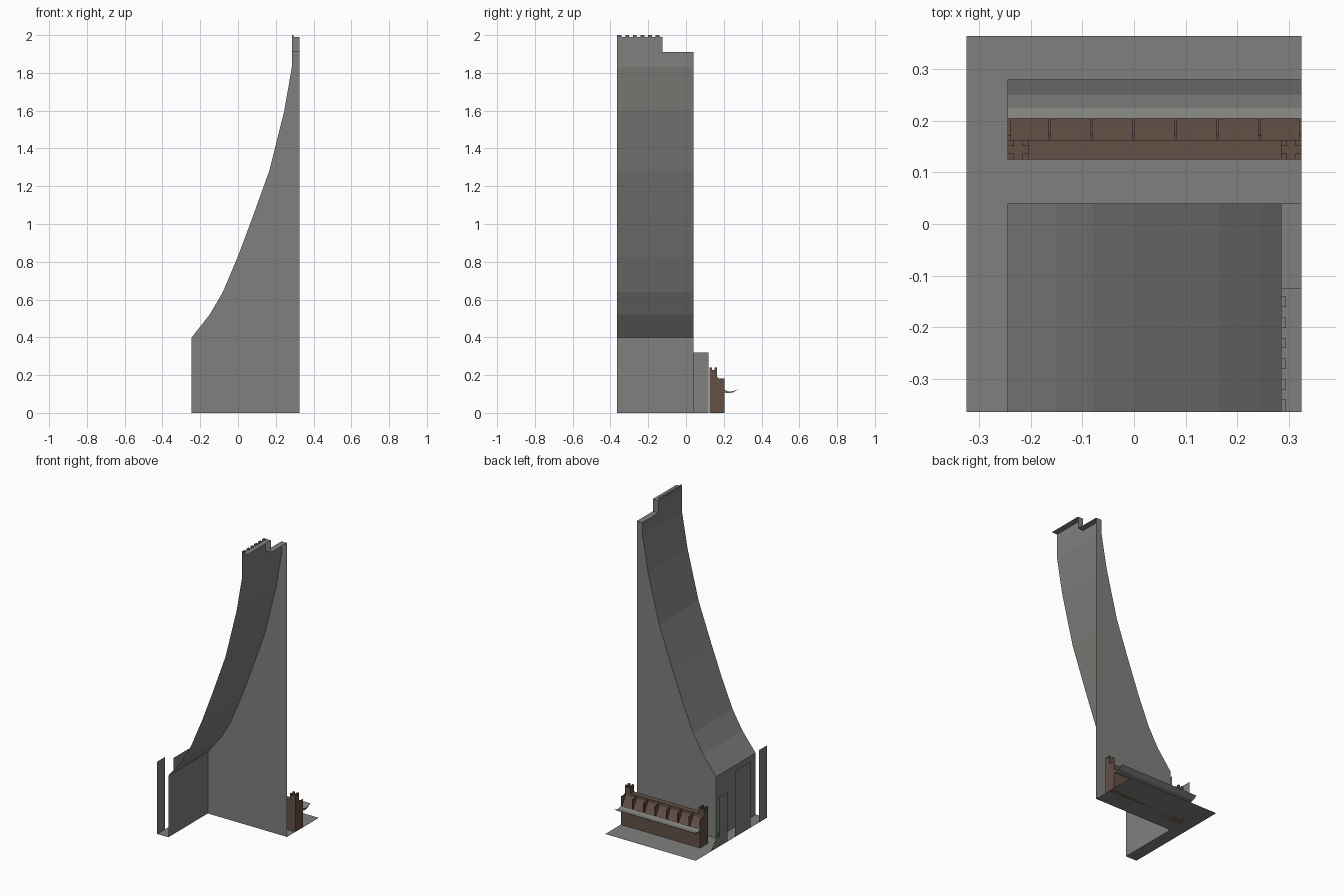
import bpy, bmesh
from mathutils import Vector

if "Cube" in bpy.data.objects:
    bpy.data.objects.remove(bpy.data.objects["Cube"])


def material(name, rgb):
    m = bpy.data.materials.new(name)
    m.diffuse_color = (*rgb, 1)
    m.use_nodes = True
    m.node_tree.nodes["Principled BSDF"].inputs["Base Color"].default_value = m.diffuse_color
    return m


STONE = material("grey stone", (0.215, 0.215, 0.205))
WOOD = material("brown wood", (0.125, 0.08, 0.062))


def make(name, faces, mat, solid=False):
    """Object from a list of polygons."""
    bm = bmesh.new()
    for f in faces:
        bm.faces.new([bm.verts.new(p) for p in f])
    bmesh.ops.remove_doubles(bm, verts=bm.verts, dist=1e-5)
    if solid:
        bmesh.ops.recalc_face_normals(bm, faces=bm.faces)
    me = bpy.data.meshes.new(name)
    bm.to_mesh(me)
    bm.free()
    me.materials.append(mat)
    ob = bpy.data.objects.new(name, me)
    bpy.context.collection.objects.link(ob)
    return ob


def prism(name, profile, x0, x1, mat):
    """Closed (y, z) profile extruded along x."""
    n = len(profile)
    a = [(x0, y, z) for y, z in profile]
    b = [(x1, y, z) for y, z in profile]
    faces = [a, b[::-1]]
    for i in range(n):
        j = (i + 1) % n
        faces.append([a[i], b[i], b[j], a[j]])
    return make(name, faces, mat, True)


def box(name, x, y, z, mat):
    return prism(name, [(y[0], z[0]), (y[1], z[0]), (y[1], z[1]), (y[0], z[1])], x[0], x[1], mat)


L, R, O = -0.245, 0.325, -0.325          # tower left, right edge, outer edge
F, W, B = -0.365, 0.04, 0.365            # open front, tower side wall, back edge
STEP, LOW, TOP = -0.125, 1.91, 1.99

# sweeping wall: open sheet following the curve
curve = [(L, 0), (L, 0.4), (-0.15, 0.52), (-0.08, 0.64), (0, 0.83), (0.075, 1.03),
         (0.165, 1.28), (0.205, 1.44), (0.245, 1.6), (0.285, 1.83), (0.285, LOW)]
make("sweeping_wall",
     [[(x0, W, z0), (x0, F, z0), (x1, F, z1), (x1, W, z1)][::-1]
      for (x0, z0), (x1, z1) in zip(curve, curve[1:])], STONE)

# flat side wall of the tower
make("side_wall", [[(x, W, z) for x, z in [(R, 0)] + curve + [(R, LOW)]]], STONE)

# stepped tower top
E = 0.285
make("tower_top", [
    [(E, STEP, LOW), (R, STEP, LOW), (R, W, LOW), (E, W, LOW)],
    [(E, STEP, LOW), (R, STEP, LOW), (R, STEP, TOP), (E, STEP, TOP)],
    [(E, F, TOP), (R, F, TOP), (R, STEP, TOP), (E, STEP, TOP)],
    [(E, F, LOW), (E, STEP, LOW), (E, STEP, TOP), (E, F, TOP)]], STONE)
for i in range(6):
    y = F + 0.004 + i * 0.04
    box(f"tower_merlon_{i}", (E, E + 0.01), (y - 0.004 * (i == 0), y + 0.02), (TOP, 2.0), STONE)

# L-shaped ground strip around the tower
make("ground_strip", [
    [(O, F, 0), (L, F, 0), (L, W, 0), (O, W, 0)],
    [(O, W, 0), (L, W, 0), (R, W, 0), (R, B, 0), (O, B, 0)]], STONE)

# thin upright panels on the outer edge
for name, y0, y1, h in (("corner", F, -0.285, 0.47), ("middle", -0.2, -0.04, 0.43),
                        ("low", 0.04, 0.12, 0.32)):
    make(f"{name}_panel", [[(O, y1, 0), (O, y0, 0), (O, y0, h), (O, y1, h)]], STONE)
make("sloped_panel", [[(O, 0.205, 0), (O, 0.13, 0), (O, 0.13, 0.1)]], STONE)

# wooden parapet with sloping outer face
P0, P1, P2 = 0.125, 0.163, 0.205
box("parapet_core", (L, R), (P0, P1), (0, 0.195), WOOD)
prism("parapet_slope", [(P1, 0), (P2, 0), (P2, 0.105), (0.187, 0.135), (P1, 0.175)],
      L + 0.003, R - 0.003, WOOD)

# upright ribs and end plates
rib = [(P1, 0), (P2, 0), (P2, 0.183), (0.172, 0.183), (P1, 0.192)]
for i in range(8):
    c = L + (R - L) * i / 7
    x0 = min(max(c - 0.0025, L), R - 0.005)
    prism(f"parapet_rib_{i}", rib, x0, x0 + 0.005, WOOD)

# end posts with four small corner teeth
for side, x in (("left", L), ("right", R - 0.04)):
    box(f"{side}_post", (x, x + 0.04), (P0, P1), (0.195, 0.228), WOOD)
    for i in range(2):
        for j in range(2):
            tx, ty = x + i * 0.028, P0 + j * 0.026
            box(f"{side}_post_tooth_{i}{j}", (tx, tx + 0.012), (ty, ty + 0.012),
                (0.228, 0.24), WOOD)

# shallow curved awning
aw = [(P2, 0.122), (0.225, 0.113), (0.25, 0.115), (0.28, 0.127),
      (0.25, 0.109), (0.225, 0.105), (P2, 0.107)]
prism("awning", aw, L, R, STONE)
